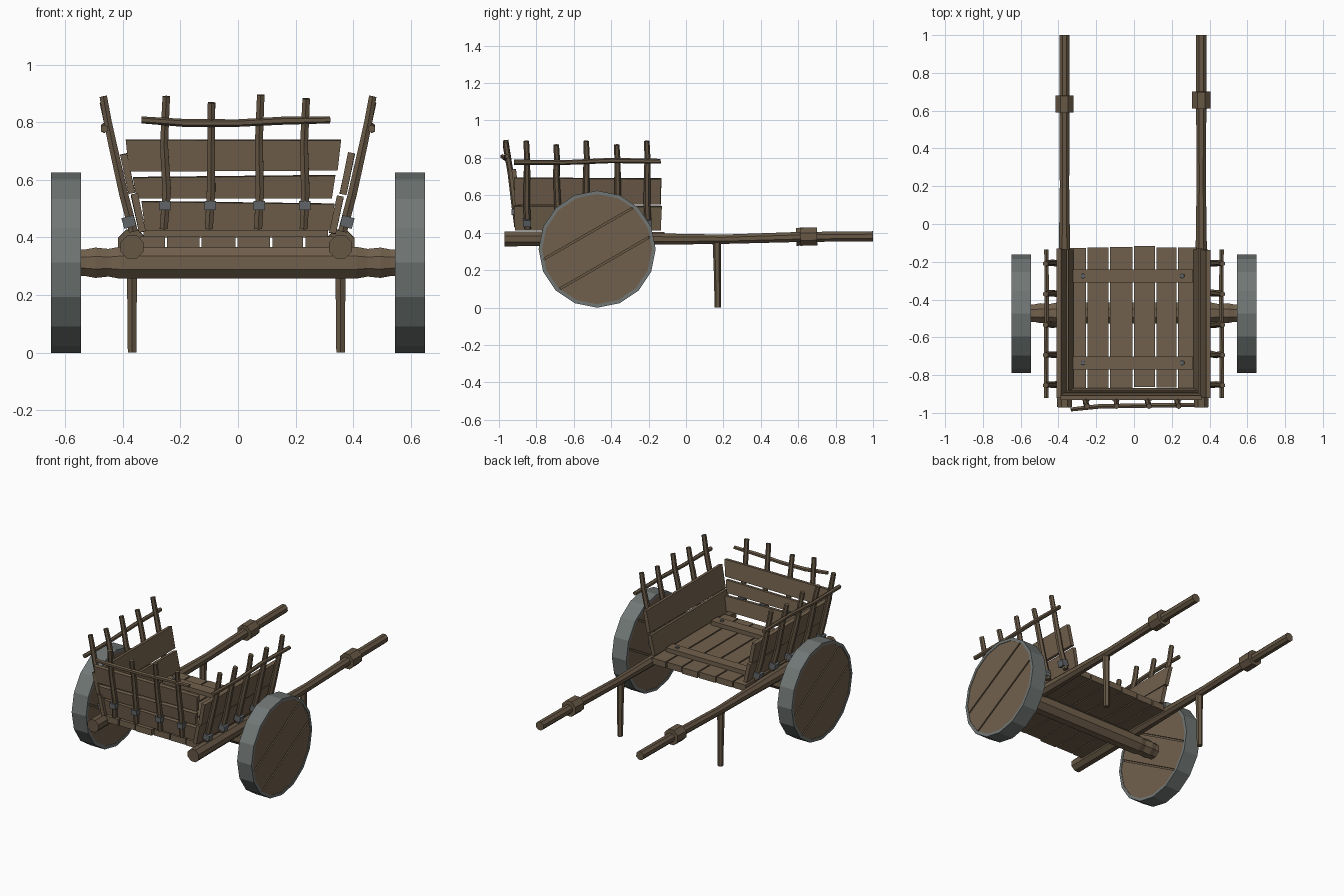
import bpy, bmesh, math, random
from mathutils import Vector, Matrix

if "Cube" in bpy.data.objects:
    bpy.data.objects.remove(bpy.data.objects["Cube"])

random.seed(4)


def material(name, rgb):
    m = bpy.data.materials.new(name)
    m.diffuse_color = (*rgb, 1)
    m.use_nodes = True
    m.node_tree.nodes["Principled BSDF"].inputs["Base Color"].default_value = m.diffuse_color
    return m


PLANK = material("plank wood", (0.165, 0.118, 0.073))
POLE = material("pole wood", (0.135, 0.097, 0.060))
STEEL = material("tyre steel", (0.165, 0.185, 0.18))
IRON = material("dark iron", (0.12, 0.13, 0.14))


def finish(bm, name, mat):
    bmesh.ops.recalc_face_normals(bm, faces=bm.faces)
    me = bpy.data.meshes.new(name)
    bm.to_mesh(me)
    bm.free()
    me.materials.append(mat)
    ob = bpy.data.objects.new(name, me)
    bpy.context.collection.objects.link(ob)
    return ob


def tube(name, pts, radii, mat, n=8):
    """Faceted rod through points with a radius at each."""
    bm = bmesh.new()
    pts = [Vector(p) for p in pts]
    axis = (pts[-1] - pts[0]).normalized()
    ref = Vector((0, 0, 1)) if abs(axis.z) < 0.8 else Vector((0, 1, 0))
    u = axis.cross(ref).normalized()
    v = u.cross(axis)
    rings = []
    for p, r in zip(pts, radii):
        angs = [2 * math.pi * (i + 0.5) / n for i in range(n)]
        rings.append([bm.verts.new(p + r * (math.cos(a) * u + math.sin(a) * v)) for a in angs])
    for a, b in zip(rings, rings[1:]):
        for i in range(n):
            j = (i + 1) % n
            bm.faces.new((a[i], a[j], b[j], b[i]))
    bm.faces.new(rings[0])
    bm.faces.new(rings[-1])
    return finish(bm, name, mat)


def board(name, a, b, c, d, thick, mat):
    """Board from four corners, thickened both ways along its normal."""
    q = [Vector(p) for p in (a, b, c, d)]
    n = (q[1] - q[0]).cross(q[3] - q[0]).normalized() * thick / 2
    bm = bmesh.new()
    lo = [bm.verts.new(p - n) for p in q]
    hi = [bm.verts.new(p + n) for p in q]
    bm.faces.new(lo)
    bm.faces.new(hi)
    for i in range(4):
        j = (i + 1) % 4
        bm.faces.new((lo[i], lo[j], hi[j], hi[i]))
    return finish(bm, name, mat)


def box(name, x0, x1, y0, y1, z0, z1, mat):
    z = (z0 + z1) / 2
    return board(name, (x0, y0, z), (x1, y0, z), (x1, y1, z), (x0, y1, z), z1 - z0, mat)


def j(s):
    return random.uniform(-s, s)


# wheels: three-plank disc inside a steel tyre
WY, WZ, SEG = -0.475, 0.312, 16
for side, label in ((1, "right"), (-1, "left")):
    cx = side * 0.597
    place = Matrix.Translation((cx, WY, WZ)) @ Matrix.Rotation(math.pi / 2, 4, 'Y')
    tilt = math.radians(30 * side)
    nrm = Vector((0, -math.sin(tilt), math.cos(tilt)))
    ctr = Vector((cx, WY, WZ))
    for k, (lo, hi) in enumerate(((-0.4, -0.089), (-0.079, 0.091), (0.101, 0.4))):
        bm = bmesh.new()
        bmesh.ops.create_cone(bm, cap_ends=True, segments=SEG, radius1=0.296, radius2=0.296,
                              depth=0.098, matrix=place)
        for off, s in ((lo, -1), (hi, 1)):
            if abs(off) < 0.3:
                bmesh.ops.bisect_plane(bm, geom=bm.verts[:] + bm.edges[:] + bm.faces[:],
                                       plane_co=ctr + nrm * off, plane_no=nrm * s, clear_outer=True)
                bmesh.ops.holes_fill(bm, edges=[e for e in bm.edges if e.is_boundary])
        finish(bm, f"{label}_wheel_plank_{k}", PLANK)
    bm = bmesh.new()
    bmesh.ops.create_cone(bm, cap_ends=True, segments=SEG, radius1=0.29, radius2=0.29,
                          depth=0.08, matrix=place)
    finish(bm, f"{label}_wheel_core", POLE)
    bm = bmesh.new()
    rings = []
    for r, x in ((0.294, -0.052), (0.313, -0.052), (0.313, 0.052), (0.294, 0.052)):
        rings.append([bm.verts.new((cx + x, WY + r * math.sin(2 * math.pi * i / SEG),
                                    WZ + r * math.cos(2 * math.pi * i / SEG))) for i in range(SEG)])
    for k in range(4):
        a, b = rings[k], rings[(k + 1) % 4]
        for i in range(SEG):
            m = (i + 1) % SEG
            bm.faces.new((a[i], a[m], b[m], b[i]))
    finish(bm, f"{label}_tyre", STEEL)

# axle beam with knobbly ends
ax = [-0.56, -0.53, -0.495, -0.45, -0.41, 0.41, 0.45, 0.495, 0.53, 0.56]
ar = [0.05, 0.05, 0.057, 0.052, 0.06, 0.06, 0.052, 0.057, 0.05, 0.05]
tube("axle", [(x, -0.472, 0.312) for x in ax], ar, PLANK)

# long shafts with collars and prop legs
for label, x, cy in (("left", -0.368, 0.635), ("right", 0.356, 0.656)):
    tube(f"{label}_shaft",
         [(x, -0.97, 0.367), (x, -0.5, 0.367), (x, -0.12, 0.366), (x, 0.2, 0.365), (x, 0.6, 0.377), (x, 1.0, 0.381)],
         [0.043, 0.041, 0.032, 0.027, 0.029, 0.029], POLE)
    tube(f"{label}_collar", [(x, cy - 0.045, 0.378), (x, cy + 0.045, 0.38)], [0.052, 0.052], POLE)
    tube(f"{label}_prop_leg", [(x, 0.17, 0.0), (x, 0.168, 0.18), (x, 0.165, 0.36)],
         [0.017, 0.019, 0.023], POLE, 6)

# floor planks
edges = [-0.345, -0.25, -0.13, -0.005, 0.115, 0.23, 0.335]
for k, (a, b) in enumerate(zip(edges, edges[1:])):
    box(f"floor_plank_{k}", a + 0.004, b - 0.004, -0.87 + j(0.008), -0.12 + j(0.008), 0.363, 0.403, PLANK)

# floor battens with bolts
for k, y in enumerate((-0.275, -0.735)):
    box(f"floor_batten_{k}", -0.328, 0.312, y - 0.034, y + 0.034, 0.40, 0.43, PLANK)
    for i, x in enumerate((-0.27, 0.255)):
        tube(f"bolt_{k}_{i}", [(x, y, 0.42), (x, y, 0.437)], [0.015, 0.012], IRON, 6)


# front boards, leaning outward
def front_y(z):
    return -0.88 - (z - 0.42) * 0.13


for k, (z0, z1, xl, xr) in enumerate(((0.43, 0.52, -0.335, 0.335), (0.533, 0.612, -0.365, 0.338),
                                      (0.632, 0.735, -0.39, 0.358))):
    t = 0.006
    board(f"front_board_{k}", (xl + 0.012, front_y(z0), z0 + j(t)), (xr - 0.012, front_y(z0), z0 + j(t)),
          (xr, front_y(z1), z1 + j(t)), (xl, front_y(z1), z1 + j(t)), 0.024, PLANK)

# front stakes, brackets and rail
for k, (x, top) in enumerate(((-0.252, 0.89), (-0.095, 0.868), (0.076, 0.895), (0.234, 0.882))):
    tube(f"front_stake_{k}",
         [(x - 0.006, -0.902, 0.43), (x + j(0.006), -0.918, 0.56), (x + j(0.006), -0.938, 0.72), (x + 0.003, -0.965, top)],
         [0.016, 0.017, 0.016, 0.015], POLE, 6)
    box(f"front_bracket_{k}", x - 0.022, x + 0.018, -0.934, -0.885, 0.495, 0.527, IRON)
tube("front_rail", [(-0.335, -0.982, 0.808), (-0.18, -0.965, 0.797), (0.0, -0.962, 0.797), (0.15, -0.96, 0.805),
                    (0.32, -0.958, 0.808)], [0.012, 0.014, 0.013, 0.014, 0.012], POLE, 6)

# sides: leaning boards, curved stakes, brackets and rail
for s, label in ((-1, "left"), (1, "right")):
    off = -0.004 if s < 0 else -0.008

    def sx(z):
        return s * (0.335 + (z - 0.41) * 0.21 + off)

    for k, (z0, z1) in enumerate(((0.415, 0.545), (0.552, 0.69))):
        xa, xb = sx(z0) + s * 0.008 * k, sx(z1) + s * 0.008 * k
        board(f"{label}_side_board_{k}", (xa, -0.915, z0 + j(0.005)), (xa, -0.135, z0 + j(0.005)),
              (xb, -0.135 + j(0.006), z1 + j(0.008)), (xb, -0.92, z1 + j(0.008)), 0.024, PLANK)
    for k, y in enumerate((-0.85, -0.69, -0.53, -0.367, -0.206)):
        top = 0.89 if k % 2 == 0 else 0.87
        tube(f"{label}_side_stake_{k}",
             [(s * 0.363, y + 0.004, 0.42), (s * 0.397, y + j(0.005), 0.55), (s * 0.435, y + j(0.005), 0.72),
              (s * 0.452, y, 0.80), (s * 0.468, y - 0.004, top)],
             [0.018, 0.018, 0.017, 0.016, 0.015], POLE, 6)
        xa, xb = s * 0.374, s * 0.384
        board(f"{label}_side_bracket_{k}", (xa, y - 0.021, 0.435), (xa, y + 0.021, 0.435),
              (xb, y + 0.021, 0.472), (xb, y - 0.021, 0.472), 0.043, IRON)
    tube(f"{label}_side_rail",
         [(s * 0.464, -0.92, 0.777), (s * 0.465, -0.65, 0.775), (s * 0.462, -0.4, 0.786), (s * 0.464, -0.135, 0.782)],
         [0.014, 0.013, 0.014, 0.013], POLE, 6)
